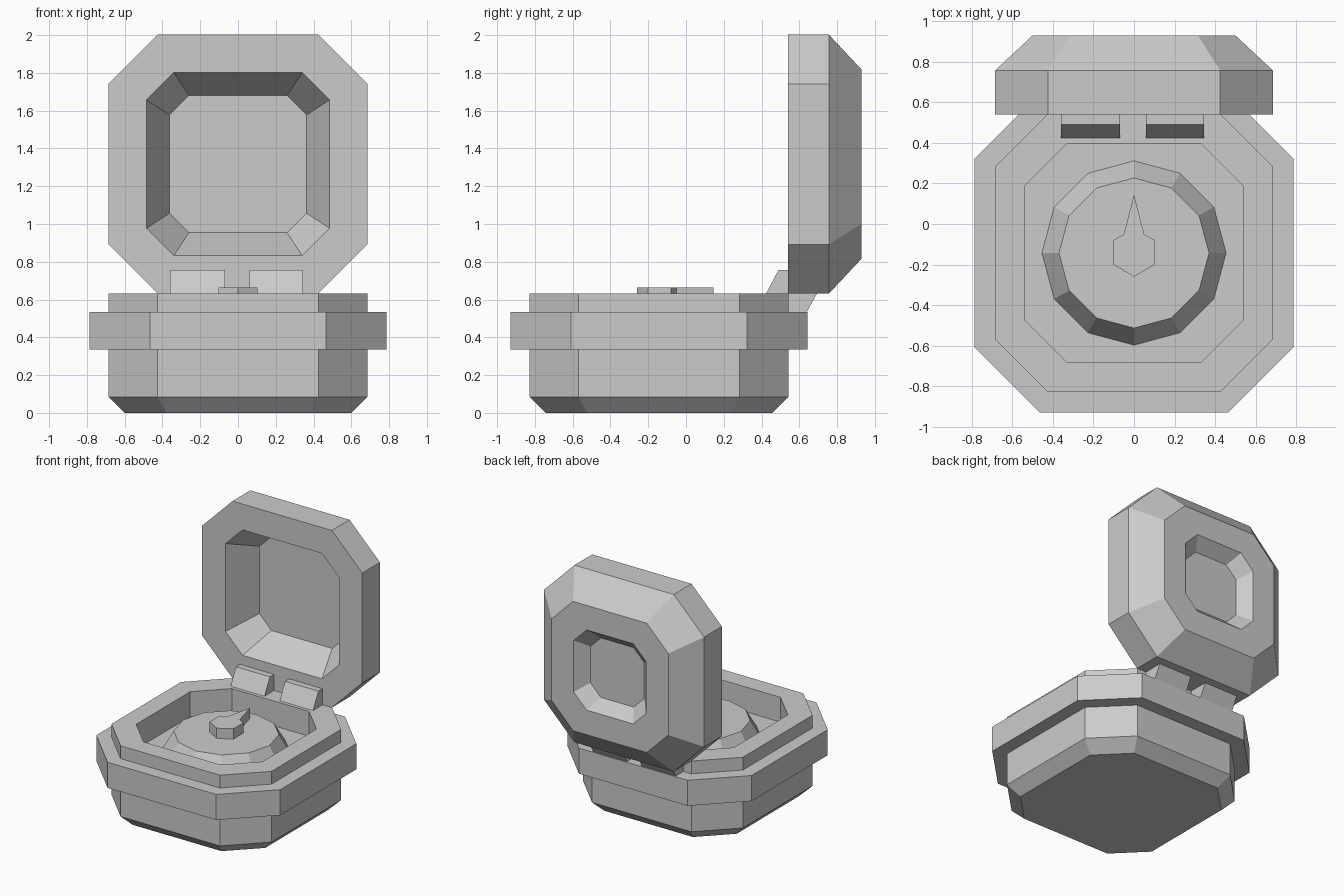
import bpy, bmesh
from math import sin, cos, pi

if "Cube" in bpy.data.objects:
    bpy.data.objects.remove(bpy.data.objects["Cube"])


def loft(name, rings):
    """Skin a list of equal-length rings of points and cap both ends."""
    bm = bmesh.new()
    loops = [[bm.verts.new(p) for p in ring] for ring in rings]
    n = len(loops[0])
    for a, b in zip(loops, loops[1:]):
        for i in range(n):
            j = (i + 1) % n
            bm.faces.new((a[i], a[j], b[j], b[i]))
    bm.faces.new(loops[0][::-1])
    bm.faces.new(loops[-1])
    bmesh.ops.recalc_face_normals(bm, faces=bm.faces)
    mesh = bpy.data.meshes.new(name)
    bm.to_mesh(mesh)
    bm.free()
    obj = bpy.data.objects.new(name, mesh)
    bpy.context.collection.objects.link(obj)
    return obj


def octagon(h, s):
    """Square of half-width h with cut corners, straight half-length s."""
    return [(h, -s), (h, s), (s, h), (-s, h), (-h, s), (-h, -s), (-s, -h), (s, -h)]


CY = -0.143   # centre of the base in y
LZ = 1.317    # centre of the lid in z

# Base case: foot bevel, wall, wide band, rim, inner well
base = [(0, .60, .38), (.085, .685, .425), (.335, .685, .425), (.335, .787, .465),
        (.533, .787, .465), (.533, .685, .425), (.632, .685, .425),
        (.632, .54, .33), (.44, .54, .33)]
loft("base_case", [[(x, y + CY, z) for x, y in octagon(h, s)] for z, h, s in base])

# Open lid: front recess, rim, bevelled back, shallow back recess
lid = [(.78, .363, .26), (.54, .485, .34), (.54, .685, .425), (.757, .685, .425),
       (.93, .50, .315), (.93, .31, .20), (.84, .23, .14)]
loft("lid", [[(x, y, z + LZ) for x, z in octagon(h, s)] for y, h, s in lid])

# Twelve-sided bevelled dial
dial = [(.43, .46), (.585, .37)]
loft("dial", [[(r * sin(i * pi / 6), CY + r * cos(i * pi / 6), z) for i in range(12)]
              for z, r in dial])

# Needle with a hexagonal hub
needle = [(0, -.26), (.102, -.2), (.102, -.08), (.05, -.05),
          (0, .145), (-.05, -.05), (-.102, -.08), (-.102, -.2)]
loft("needle", [[(x, y, z) for x, y in needle] for z in (.58, .665)])

# Two slanted hinge blocks
hinge = [(.42, .625), (.49, .757), (.70, .757), (.695, .635), (.64, .535), (.5, .535)]
for name, x0, x1 in (("hinge_left", -.36, -.07), ("hinge_right", .06, .345)):
    loft(name, [[(x, y, z) for y, z in hinge] for x in (x0, x1)])
